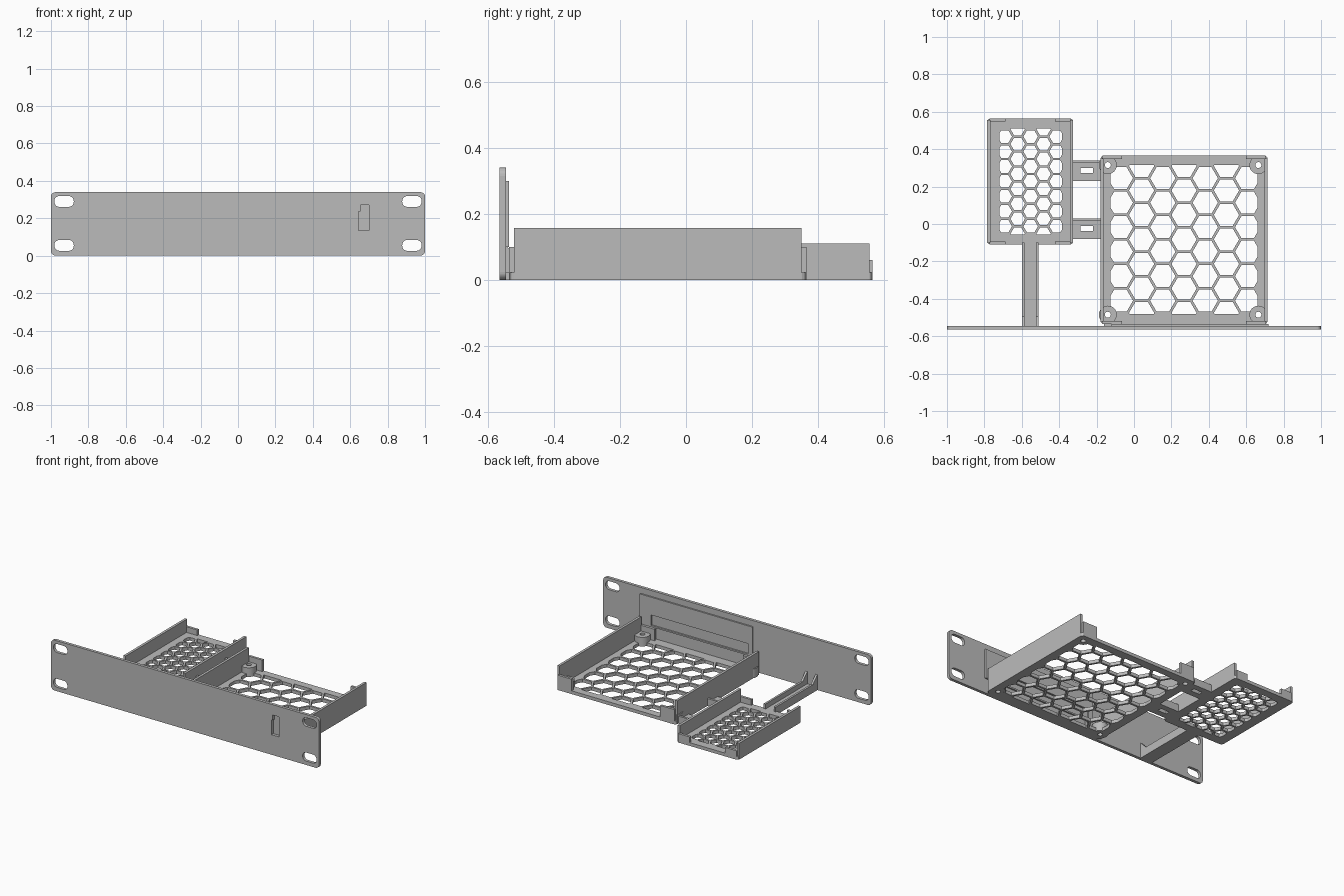
import bpy
from math import cos, sin, pi, radians
from mathutils import Matrix

cube = bpy.data.objects.get("Cube")
if cube:
    bpy.data.objects.remove(cube, do_unlink=True)

grey = bpy.data.materials.new("plain grey")
grey.use_nodes = True
grey.diffuse_color = (0.5, 0.5, 0.5, 1)
grey.node_tree.nodes["Principled BSDF"].inputs["Base Color"].default_value = grey.diffuse_color


def rect(x0, x1, y0, y1, r=0.0, steps=5):
    """Rectangle outline, with rounded corners if r is given."""
    if r == 0:
        return [(x0, y0), (x1, y0), (x1, y1), (x0, y1)]
    corners = [(x1 - r, y1 - r), (x0 + r, y1 - r), (x0 + r, y0 + r), (x1 - r, y0 + r)]
    return [(cx + r * cos(pi / 2 * (k + i / steps)), cy + r * sin(pi / 2 * (k + i / steps)))
            for k, (cx, cy) in enumerate(corners) for i in range(steps + 1)]


def ring(x, y, r, n=24):
    return [(x + r * cos(2 * pi * i / n), y + r * sin(2 * pi * i / n)) for i in range(n)]


def slab(name, outline, a, b, holes=(), plane="z"):
    """Outline with holes, extruded from a to b along the named axis."""
    curve = bpy.data.curves.new(name, "CURVE")
    curve.dimensions = "2D"
    curve.fill_mode = "BOTH"
    curve.extrude = (b - a) / 2
    for pts in [outline, *holes]:
        sp = curve.splines.new("POLY")
        sp.points.add(len(pts) - 1)
        for p, (x, y) in zip(sp.points, pts):
            p.co = (x, y, 0, 1)
        sp.use_cyclic_u = True
    tmp = bpy.data.objects.new(name + "_outline", curve)
    bpy.context.collection.objects.link(tmp)
    bpy.context.view_layer.update()
    mesh = bpy.data.meshes.new_from_object(
        tmp.evaluated_get(bpy.context.evaluated_depsgraph_get()))
    bpy.data.objects.remove(tmp, do_unlink=True)
    mid = (a + b) / 2
    if plane == "z":
        mesh.transform(Matrix.Translation((0, 0, mid)))
    elif plane == "y":      # outline is (x, z)
        mesh.transform(Matrix.Translation((0, mid, 0)) @ Matrix.Rotation(radians(90), 4, "X"))
    else:                   # outline is (y, z)
        mesh.transform(Matrix.Translation((mid, 0, 0)) @ Matrix.Rotation(radians(90), 4, "Z")
                       @ Matrix.Rotation(radians(90), 4, "X"))
    mesh.materials.clear()
    mesh.materials.append(grey)
    for f in mesh.polygons:
        f.use_smooth = False
        f.material_index = 0
    obj = bpy.data.objects.new(name, mesh)
    bpy.context.collection.objects.link(obj)
    return obj


def clip(pts, axis, limit, sign):
    """Cut a convex outline by an axis-aligned line."""
    out = []
    for p, q in zip(pts, pts[1:] + pts[:1]):
        dp, dq = sign * (limit - p[axis]), sign * (limit - q[axis])
        if dp >= 0:
            out.append(p)
        if dp * dq < 0:
            t = dp / (dp - dq)
            out.append((p[0] + t * (q[0] - p[0]), p[1] + t * (q[1] - p[1])))
    return out


def honeycomb(x0, x1, y0, y1, pitch, gap, shift):
    """Hexagonal openings filling a rectangle."""
    cx, cy = (x0 + x1) / 2, (y0 + y1) / 2
    r = (pitch - gap) / 3 ** 0.5
    cells = []
    for c in range(-5, 6):
        for row in range(-6, 7):
            x = cx + c * pitch * 0.866
            y = cy + (row + ((c + shift) % 2) / 2) * pitch
            pts = ring(x, y, r, 6)
            for axis, limit, sign in ((0, x0, -1), (0, x1, 1), (1, y0, -1), (1, y1, 1)):
                pts = clip(pts, axis, limit, sign) if pts else pts
            if len(pts) > 2:
                w = max(p[0] for p in pts) - min(p[0] for p in pts)
                h = max(p[1] for p in pts) - min(p[1] for p in pts)
                if min(w, h) > 0.012:
                    cells.append(pts)
    return cells


FLOOR = 0.022

# Front panel with rack slots and a small notched window
slots = [rect(sx * 0.93 - 0.052, sx * 0.93 + 0.052, z - 0.029, z + 0.029, 0.027)
         for sx in (-1, 1) for z in (0.055, 0.29)]
window = [(0.645, 0.135), (0.70, 0.135), (0.70, 0.27), (0.655, 0.27), (0.655, 0.235), (0.645, 0.235)]
slab("front_panel", rect(-1, 1, 0, 0.34, 0.025), -0.565, -0.545, slots + [window], "y")

# Raised backing plate with a long pocket
slab("backing_plate", rect(-0.12, 0.72, 0.10, 0.30), -0.545, -0.535,
     [rect(-0.09, 0.635, 0.11, 0.18)], "y")


def tray(name, x0, x1, y0, y1, wall_y, wall_h, clip_len, clip_h, holes):
    """Perforated floor, two side walls and four corner clips."""
    slab(name + "_floor", rect(x0, x1, y0, y1, 0.02), 0, FLOOR, holes)
    t = 0.017
    for side, a in (("right", x0), ("left", x1 - t)):
        slab(f"{name}_{side}_wall", rect(*wall_y, 0.001, wall_h, 0), a, a + t, plane="x")
    for side, a in (("right", x0 + 0.012), ("left", x1 - 0.012 - clip_len)):
        for end, b in (("front", y0), ("back", y1 - t)):
            slab(f"{name}_{end}_{side}_clip", rect(a, a + clip_len, b, b + t), 0.001, clip_h)


# Large tray with screw posts
posts = [(x, y) for x in (-0.14, 0.665) for y in (-0.485, 0.315)]
cells = honeycomb(-0.125, 0.66, -0.48, 0.315, 0.131, 0.014, 0)
# Openings beneath the posts are left solid
cells = [c for c in cells
         if not any(min((p[0] - x) ** 2 + (p[1] - y) ** 2 for p in c) < 0.0004 for x, y in posts)]
tray("large_tray", -0.18, 0.715, -0.535, 0.365, (-0.52, 0.35), 0.157, 0.105, 0.1,
     cells + [ring(x, y, 0.016) for x, y in posts if not -0.125 < x < 0.66])
for i, (x, y) in enumerate(posts):
    post = slab(f"screw_post_{i + 1}", ring(x, y, 0.048, 32), 0.001, 0.062, [ring(x, y, 0.016)])
    bpy.ops.object.select_all(action="DESELECT")
    post.select_set(True)
    bpy.context.view_layer.objects.active = post
    bpy.ops.object.shade_smooth_by_angle()
slab("large_tray_front_strip", rect(-0.16, 0.695, -0.546, -0.52), 0, FLOOR)

# Small tray
tray("small_tray", -0.785, -0.325, -0.11, 0.565, (-0.10, 0.555), 0.11, 0.085, 0.06,
     honeycomb(-0.72, -0.385, -0.055, 0.51, 0.08, 0.013, 0))

# Bridges between the trays, each with a slot and a back rib
for name, y in (("front", -0.08), ("back", 0.23)):
    slab(name + "_bridge", rect(-0.33, -0.175, y, y + 0.11), 0, FLOOR,
         [rect(-0.285, -0.22, y + 0.042, y + 0.07)])
    slab(name + "_bridge_rib", rect(-0.33, -0.175, y + 0.095, y + 0.11), FLOOR, 0.05)

# Arm from the panel to the small tray, with two gusseted fins
slab("arm_floor", rect(-0.6, -0.51, -0.546, -0.105), 0, FLOOR)
fin = [(-0.546, 0), (-0.10, 0), (-0.10, 0.055), (-0.495, 0.055), (-0.546, 0.105)]
for side, x in (("right", -0.6), ("left", -0.524)):
    slab(f"arm_{side}_fin", fin, x, x + 0.014, plane="x")
